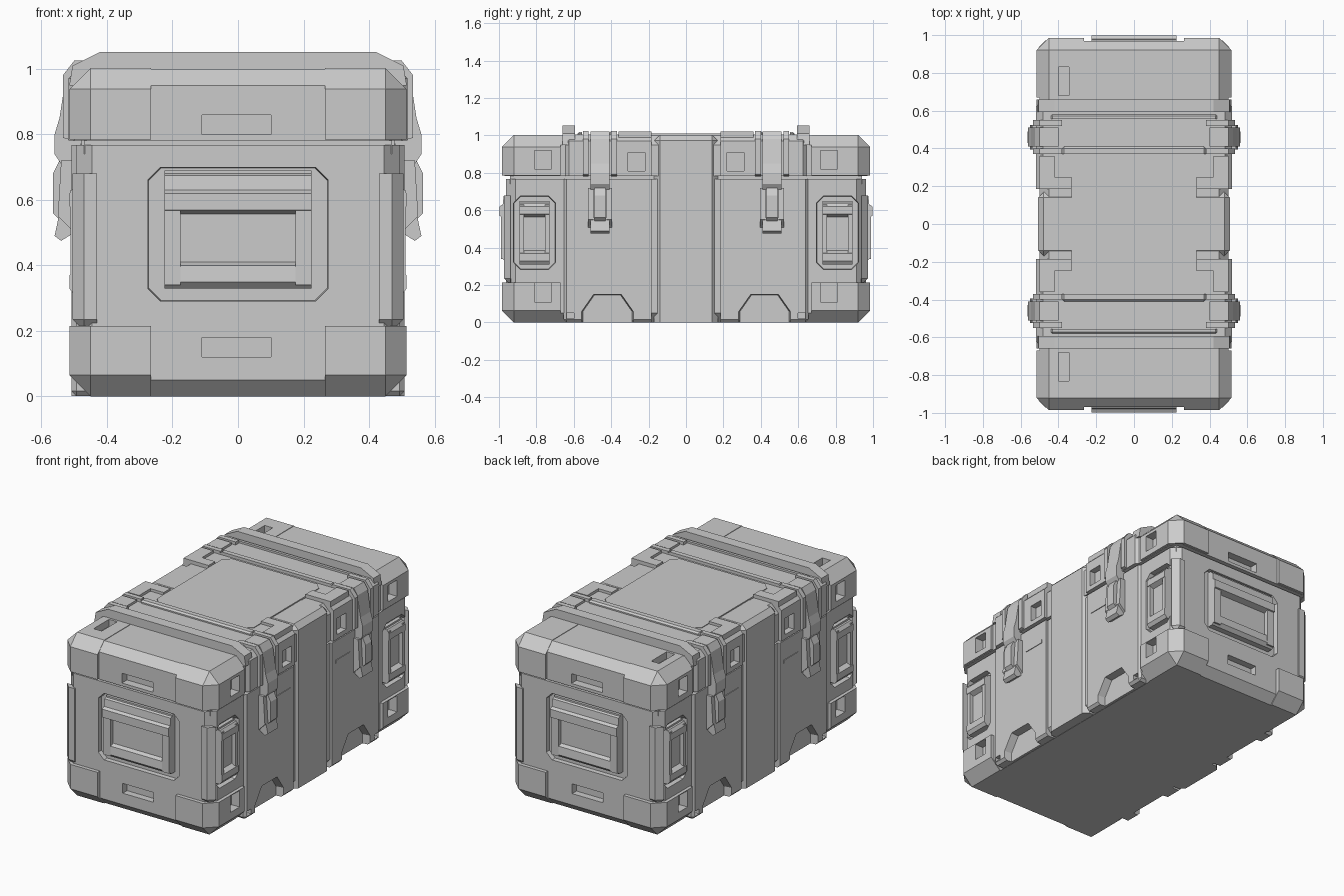
import bpy, bmesh
from mathutils import Vector

cube = bpy.data.objects.get("Cube")
if cube:
    bpy.data.objects.remove(cube)

grey = bpy.data.materials.new("case grey")
grey.use_nodes = True
grey.diffuse_color = (0.6, 0.6, 0.6, 1)
grey.node_tree.nodes["Principled BSDF"].inputs["Base Color"].default_value = (0.6, 0.6, 0.6, 1)

cutters = bpy.data.collections.new("cutters")
bpy.context.scene.collection.children.link(cutters)


def finish(name, bm, mirror, cut):
    """Turn a bmesh into an object, mirrored about the named axes."""
    bmesh.ops.recalc_face_normals(bm, faces=bm.faces)
    mesh = bpy.data.meshes.new(name)
    bm.to_mesh(mesh)
    bm.free()
    mesh.materials.append(grey)
    obj = bpy.data.objects.new(name, mesh)
    if mirror:
        mod = obj.modifiers.new("mirror", "MIRROR")
        mod.use_axis = ["x" in mirror, "y" in mirror, False]
        mod.use_mirror_merge = False
    if cut == "cutter":
        cutters.objects.link(obj)
        obj.hide_render = True
        obj.display_type = "WIRE"
    else:
        bpy.context.scene.collection.objects.link(obj)
        if cut:
            mod = obj.modifiers.new("recesses", "BOOLEAN")
            mod.operand_type = "COLLECTION"
            mod.collection = cutters
            mod.solver = "EXACT"
    return obj


def box(name, x, y, z, mirror="", bevel=0.0, cut=None):
    """Box from three ranges; only edges facing away from the centre are chamfered."""
    bm = bmesh.new()
    bmesh.ops.create_cube(bm, size=1)
    for v in bm.verts:
        v.co = Vector([r[0] if c < 0 else r[1] for c, r in zip(v.co, (x, y, z))])
    if bevel:
        def reach(p):
            return abs(p.x), abs(p.y), abs(p.z - 0.5)
        far = [max(reach(v.co)[i] for v in bm.verts) for i in range(3)]
        edges = []
        for e in bm.edges:
            a, b = (reach(v.co) for v in e.verts)
            if sum(min(a[i], b[i]) > far[i] - 1e-4 and
                   abs(e.verts[0].co[i] - e.verts[1].co[i]) < 1e-4 for i in range(3)) == 2:
                edges.append(e)
        bmesh.ops.bevel(bm, geom=edges, offset=bevel, segments=1, affect="EDGES")
    return finish(name, bm, mirror, cut)


def prism(name, axis, points, lo, hi, mirror="", cut=None, taper=1.0):
    """Extrude a 2D outline along an axis, optionally shrinking the low end."""
    bm = bmesh.new()
    mid = [sum(p[i] for p in points) / len(points) for i in (0, 1)]
    rings = []
    for d, s in ((lo, taper), (hi, 1)):
        ring = []
        for p in points:
            co = [mid[i] + (p[i] - mid[i]) * s for i in (0, 1)]
            co.insert("xyz".index(axis), d)
            ring.append(bm.verts.new(co))
        rings.append(ring)
    bm.faces.new(rings[0])
    bm.faces.new(rings[1])
    for i in range(len(points)):
        j = (i + 1) % len(points)
        bm.faces.new((rings[0][i], rings[0][j], rings[1][j], rings[1][i]))
    return finish(name, bm, mirror, cut)


def octagon(a0, a1, b0, b1, c):
    return [(a0 + c, b0), (a1 - c, b0), (a1, b0 + c), (a1, b1 - c),
            (a1 - c, b1), (a0 + c, b1), (a0, b1 - c), (a0, b0 + c)]


# Recess cutters
prism("end_panel_cutter", "y", octagon(-0.29, 0.29, 0.28, 0.71, 0.04), 0.935, 1.1, "y", "cutter", 0.94)
prism("side_panel_cutter", "x", octagon(0.69, 0.93, 0.27, 0.69, 0.04), 0.465, 0.6, "xy", "cutter", 0.92)
prism("foot_cutter", "x", [(0.27, -0.1), (0.27, 0.06), (0.34, 0.16), (0.5, 0.16), (0.57, 0.06), (0.57, -0.1)],
      0.46, 0.6, "xy", "cutter", 0.88)
for zs in ((0.12, 0.18), (0.8, 0.86)):
    box("end_slot_cutter", (-0.11, 0.1), (0.92, 1.1), zs, "y", cut="cutter")
for zs in ((0.11, 0.21), (0.82, 0.92)):
    box("guard_square_cutter", (0.46, 0.6), (0.72, 0.81), zs, "xy", cut="cutter")
box("lid_square_cutter", (0.48, 0.6), (0.22, 0.31), (0.81, 0.91), "xy", cut="cutter")
box("pin_hole_cutter", (0.48, 0.6), (0.6, 0.64), (0.02, 0.05), "xy", cut="cutter")
box("top_slot_cutter", (-0.4, -0.345), (0.68, 0.83), (0.96, 1.1), "y", cut="cutter")

# Main shells with a seam between them
box("body", (-0.495, 0.495), (-0.962, 0.962), (0, 0.768), bevel=0.05, cut="cut")
box("lid", (-0.5, 0.5), (-0.97, 0.97), (0.782, 1.0), bevel=0.05, cut="cut")
box("seam_core", (-0.47, 0.47), (-0.94, 0.94), (0.74, 0.8))

# Raised bands around the middle
box("body_band", (-0.508, 0.508), (0.185, 0.655), (0.001, 0.768), "y", 0.015, "cut")
box("lid_band", (-0.518, 0.518), (0.185, 0.66), (0.782, 1.006), "y", 0.035, "cut")
box("centre_strap", (-0.508, 0.508), (-0.17, 0.17), (0.001, 1.003), bevel=0.03)

# Corner guards
for zs in ((0.0, 0.215), (0.785, 1.003)):
    box("corner_guard", (0.265, 0.515), (0.67, 0.985), zs, "xy", 0.065, "cut")
box("corner_column", (0.43, 0.505), (0.935, 0.972), (0.2, 0.68), "xy", 0.035)

# End handles
box("end_handle_plate", (-0.225, 0.225), (0.92, 0.962), (0.33, 0.69), "y")
prism("end_handle_hinge", "x", [(0.94, 0.69), (0.975, 0.675), (0.98, 0.63), (0.998, 0.62), (0.998, 0.57), (0.94, 0.55)],
      -0.225, 0.225, "y")
box("end_handle_arm", (0.175, 0.225), (0.94, 0.99), (0.34, 0.6), "xy")
prism("end_handle_grip", "x", [(0.94, 0.42), (0.985, 0.4), (0.99, 0.35), (0.97, 0.33), (0.94, 0.33)],
      -0.225, 0.225, "y")

# Side handles
box("side_handle_plate", (0.45, 0.487), (0.73, 0.89), (0.31, 0.65), "xy")
for ys in ((0.73, 0.755), (0.865, 0.89)):
    box("side_handle_arm", (0.46, 0.512), ys, (0.33, 0.63), "xy")
for z, d in ((0.62, -1), (0.33, 1)):
    prism("side_handle_bar", "y", [(0.46, z - d * 0.02), (0.5, z - d * 0.02), (0.515, z), (0.515, z + d * 0.04), (0.46, z + d * 0.07)],
          0.73, 0.89, "xy")

# Latches: upper clasp, lever and hook, with side posts
prism("latch_clasp", "y", [(0.4, 1.0), (0.4, 1.02), (0.5, 1.02), (0.525, 0.98), (0.545, 0.85), (0.56, 0.8),
                           (0.56, 0.74), (0.54, 0.71), (0.5, 0.71)], 0.41, 0.51, "xy")
prism("latch_lever", "y", [(0.5, 0.72), (0.545, 0.72), (0.565, 0.68), (0.565, 0.56), (0.545, 0.54), (0.5, 0.54)],
      0.43, 0.49, "xy")
for ys in ((0.395, 0.425), (0.495, 0.525)):
    prism("latch_rail", "y", [(0.5, 0.72), (0.54, 0.72), (0.55, 0.55), (0.5, 0.5)], *ys, "xy")
prism("latch_hook", "y", [(0.5, 0.56), (0.545, 0.56), (0.56, 0.49), (0.54, 0.475), (0.5, 0.5)], 0.41, 0.51, "xy")
for ys in ((0.37, 0.4), (0.52, 0.55)):
    prism("latch_post", "y", [(0.38, 0.99), (0.38, 1.025), (0.5, 1.025), (0.535, 0.98), (0.535, 0.79), (0.5, 0.78)],
          *ys, "xy")

# Top ridges and panel
prism("high_ridge", "y", [(-0.515, 0.95), (-0.505, 1.01), (-0.42, 1.052), (0.42, 1.052), (0.505, 1.01), (0.515, 0.95)],
      0.593, 0.66, "y")
box("low_ridge", (-0.38, 0.38), (0.37, 0.41), (0.99, 1.024), "y", 0.01)
box("inner_ridge", (-0.44, 0.44), (0.555, 0.58), (0.99, 1.018), "y", 0.008)
prism("top_panel", "z", octagon(-0.33, 0.33, -0.355, 0.355, 0.04), 0.98, 1.01)
prism("top_corner", "z", [(0.33, 0.185), (0.33, 0.25), (0.42, 0.25), (0.42, 0.36), (0.5, 0.36), (0.5, 0.185)],
      0.97, 1.022, "xy")

# Side trim lines
box("side_trim", (0.5, 0.512), (0.22, 0.36), (0.63, 0.65), "xy")

for obj in cutters.objects:
    obj.hide_set(True)
